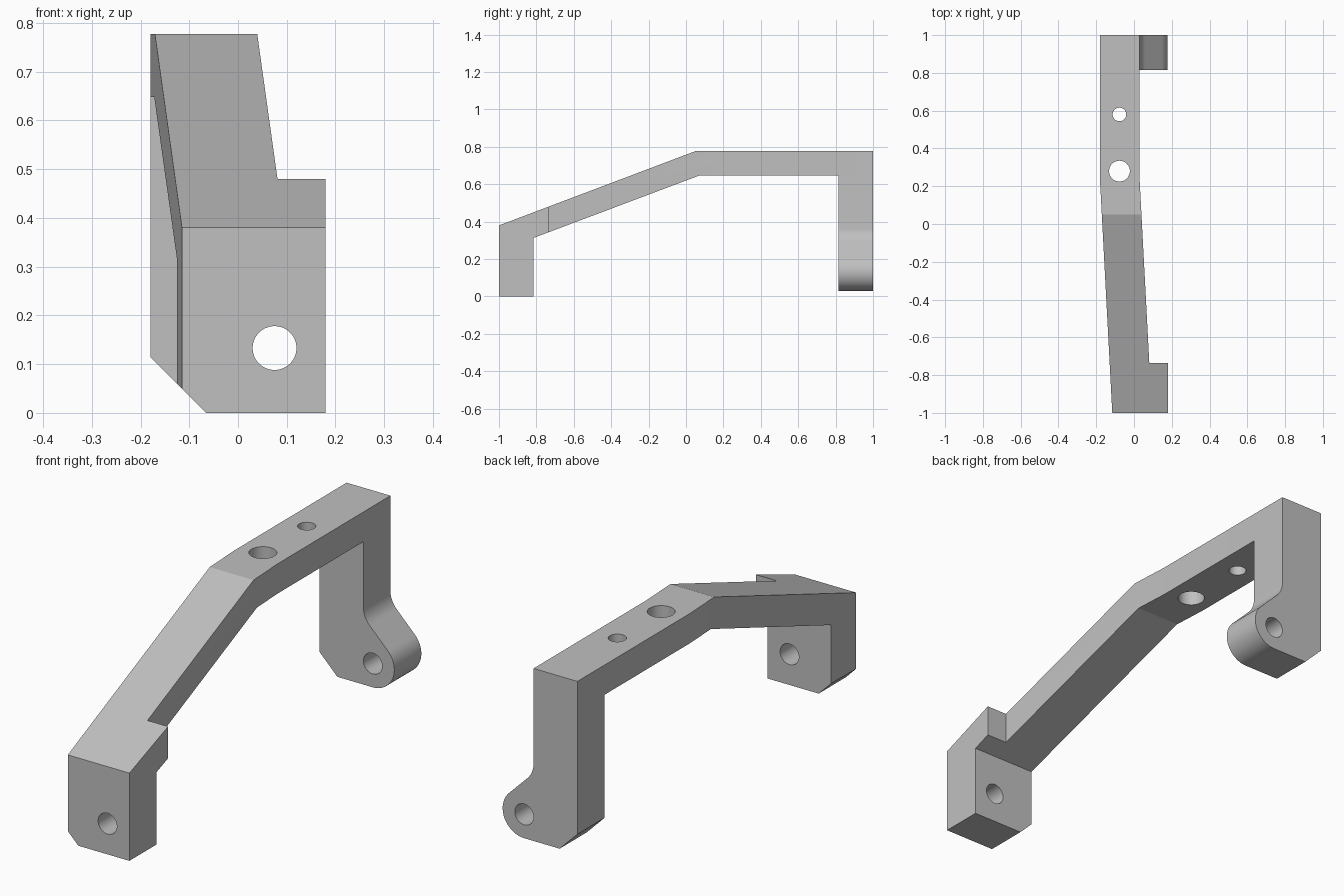
import bpy, bmesh
from math import sin, cos, radians

cube = bpy.data.objects.get("Cube")
if cube:
    bpy.data.objects.remove(cube, do_unlink=True)

grey = bpy.data.materials.new("plain grey")
grey.use_nodes = True
colour = (0.53, 0.53, 0.53, 1)
grey.diffuse_color = colour
grey.node_tree.nodes["Principled BSDF"].inputs["Base Color"].default_value = colour


def arc(cx, cy, r, start, end, steps):
    angles = [radians(start + (end - start) * i / steps) for i in range(steps + 1)]
    return [(cx + r * cos(a), cy + r * sin(a)) for a in angles]


def circle(cx, cy, r):
    return arc(cx, cy, r, 0, 360, 48)[:-1]


def prism(name, outline, axis, low, high):
    """Extrude a 2D outline along the given axis."""
    place = {"X": lambda a, b, d: (d, a, b),
             "Y": lambda a, b, d: (a, d, b),
             "Z": lambda a, b, d: (a, b, d)}[axis]
    bm = bmesh.new()
    ends = [[bm.verts.new(place(a, b, d)) for a, b in outline] for d in (low, high)]
    for ring in ends:
        bm.faces.new(ring)
    n = len(outline)
    for i in range(n):
        j = (i + 1) % n
        bm.faces.new((ends[0][i], ends[0][j], ends[1][j], ends[1][i]))
    bmesh.ops.recalc_face_normals(bm, faces=bm.faces)
    mesh = bpy.data.meshes.new(name)
    bm.to_mesh(mesh)
    bm.free()
    mesh.materials.append(grey)
    obj = bpy.data.objects.new(name, mesh)
    bpy.context.collection.objects.link(obj)
    return obj


def combine(target, tool, operation):
    """Apply a boolean and discard the tool."""
    mod = target.modifiers.new("boolean", "BOOLEAN")
    mod.operation = operation
    mod.solver = "EXACT"
    mod.object = tool
    bpy.context.view_layer.objects.active = target
    bpy.ops.object.modifier_apply(modifier=mod.name)
    bpy.data.objects.remove(tool, do_unlink=True)


# Front leg, sloping arm and level bar: side profile trimmed by the plan
bracket = prism("bracket", [
    (-1, 0), (-0.815, 0), (-0.815, 0.313), (0.075, 0.648), (0.9, 0.648),
    (0.9, 0.777), (0.05, 0.777), (-1, 0.38)], "X", -0.4, 0.4)
plan = prism("plan", [
    (-0.115, -1.1), (0.18, -1.1), (0.18, -0.735), (0.081, -0.735),
    (0.03, 0.23), (0.03, 1.1), (-0.18, 1.1), (-0.18, 0.23), (-0.115, -1)],
    "Z", -0.2, 1)
combine(bracket, plan, "INTERSECT")

# Rear leg with a concave fillet flowing into a round lug
leg_outline = [(-0.18, 0.03), (-0.18, 0.777), (0.03, 0.777)]
leg_outline += arc(0.13, 0.365, 0.1, 180, 225, 10)
leg_outline += arc(0.075, 0.133, 0.103, 45, -90, 24)
combine(bracket, prism("rear_leg", leg_outline, "Y", 0.815, 1), "UNION")

# Chamfer along the lower right corner of both legs
corner = [(-0.3, 0.235), (-0.3, -0.1), (0.035, -0.1)]
combine(bracket, prism("chamfer", corner, "Y", -1.2, 1.2), "DIFFERENCE")

# Pivot holes through both legs, mounting holes through the bar
combine(bracket, prism("pivot_hole", circle(0.075, 0.133, 0.045), "Y", -1.2, 1.2),
        "DIFFERENCE")
for y, r in ((0.28, 0.055), (0.58, 0.036)):
    combine(bracket, prism("mount_hole", circle(-0.077, y, r), "Z", 0.5, 1),
            "DIFFERENCE")

# Smooth the round surfaces, keep the corners sharp
bpy.ops.object.select_all(action="DESELECT")
bracket.select_set(True)
bpy.context.view_layer.objects.active = bracket
bpy.ops.object.shade_smooth_by_angle(angle=radians(15))
